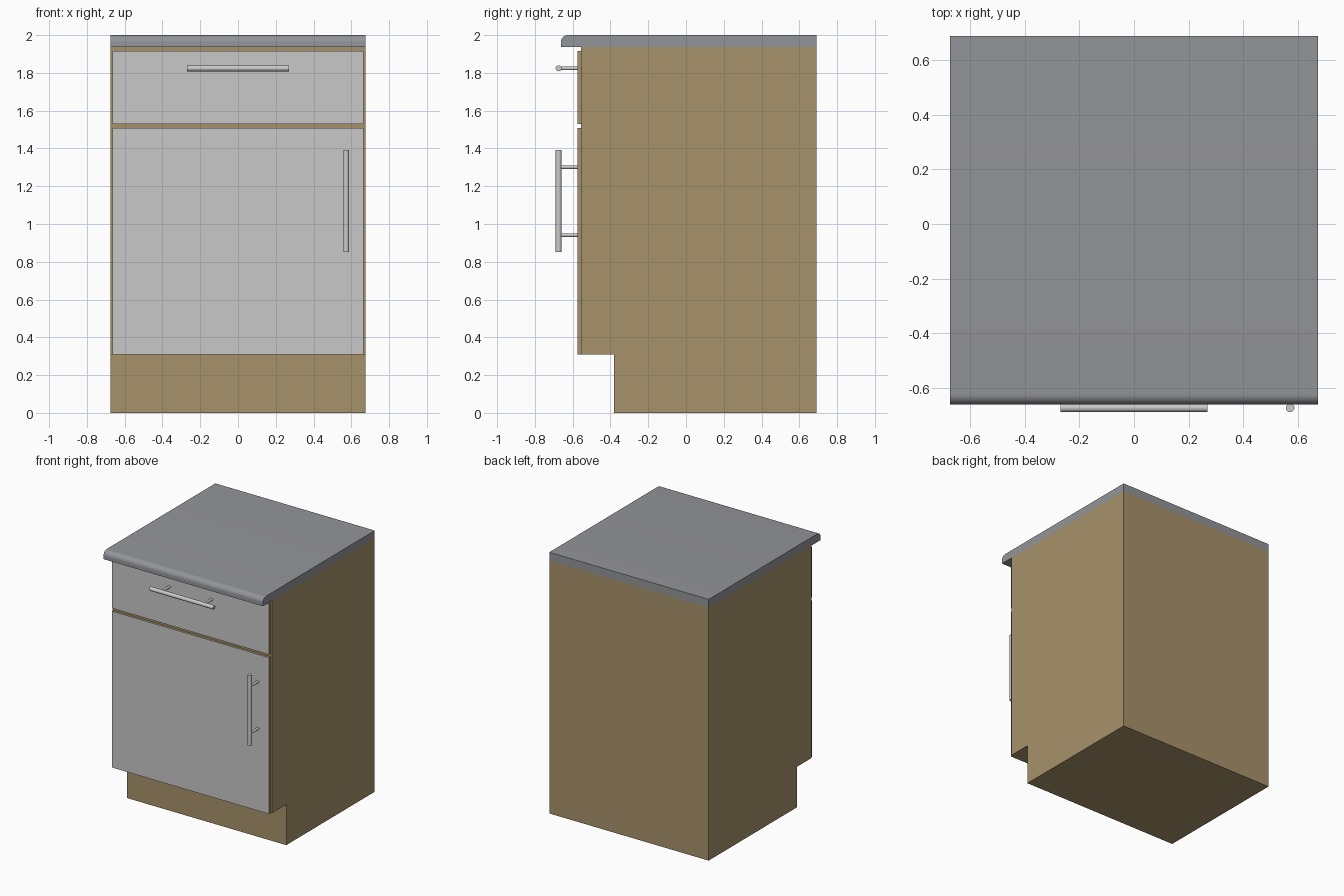
import bpy, bmesh, math
from mathutils import Vector

if "Cube" in bpy.data.objects:
    bpy.data.objects.remove(bpy.data.objects["Cube"])


def material(name, rgb):
    m = bpy.data.materials.new(name)
    m.diffuse_color = (*rgb, 1)
    m.use_nodes = True
    m.node_tree.nodes["Principled BSDF"].inputs["Base Color"].default_value = m.diffuse_color
    return m


WOOD = material("tan wood", (0.387, 0.288, 0.147))
STONE = material("grey worktop", (0.295, 0.30, 0.32))
PAINT = material("light grey front", (0.58, 0.58, 0.58))
METAL = material("handle metal", (0.60, 0.60, 0.585))


def finish(name, bm, mats):
    bmesh.ops.recalc_face_normals(bm, faces=bm.faces[:])
    mesh = bpy.data.meshes.new(name)
    bm.to_mesh(mesh)
    bm.free()
    ob = bpy.data.objects.new(name, mesh)
    bpy.context.collection.objects.link(ob)
    for m in mats:
        mesh.materials.append(m)
    return ob


def smooth(ob):
    bpy.ops.object.select_all(action='DESELECT')
    ob.select_set(True)
    bpy.context.view_layer.objects.active = ob
    bpy.ops.object.shade_smooth_by_angle(angle=math.radians(35))


def extrude_x(name, profile, half, mat):
    """Closed (y, z) profile swept from -half to +half along x."""
    bm = bmesh.new()
    face = bm.faces.new([bm.verts.new((-half, y, z)) for y, z in profile])
    ext = bmesh.ops.extrude_face_region(bm, geom=[face])["geom"]
    bmesh.ops.translate(bm, vec=(2 * half, 0, 0),
                        verts=[v for v in ext if isinstance(v, bmesh.types.BMVert)])
    return finish(name, bm, [mat])


def front_panel(name, z0, z1):
    """Thin wood board whose front face is painted."""
    y0, y1 = -0.574, -0.555
    bm = bmesh.new()
    bmesh.ops.create_cube(bm, size=1)
    for v in bm.verts:
        v.co = (v.co.x * 1.33, (y0 + y1) / 2 + v.co.y * (y1 - y0),
                (z0 + z1) / 2 + v.co.z * (z1 - z0))
    bm.normal_update()
    for f in bm.faces:
        f.material_index = 1 if f.normal.y < -0.9 else 0
    finish(name, bm, [WOOD, PAINT])


def rod(bm, a, b, r):
    a, b = Vector(a), Vector(b)
    verts = bmesh.ops.create_cone(bm, cap_ends=True, segments=24, radius1=r,
                                  radius2=r, depth=(b - a).length)["verts"]
    rot = (b - a).to_track_quat('Z', 'Y').to_matrix()
    for v in verts:
        v.co = rot @ v.co + (a + b) / 2


def handle(name, centre, axis):
    """Round bar held by two thin posts."""
    c, d = Vector(centre), Vector(axis)
    bm = bmesh.new()
    rod(bm, c - d * 0.27, c + d * 0.27, 0.0155)
    for s in (-1, 1):
        p = c + d * 0.18 * s
        rod(bm, p, (p.x, -0.572, p.z), 0.0095)
    smooth(finish(name, bm, [METAL]))


# Carcass with toe-kick recess
extrude_x("cabinet_body", [(-0.38, 0), (0.69, 0), (0.69, 1.937), (-0.555, 1.937),
                           (-0.555, 0.31), (-0.38, 0.31)], 0.675, WOOD)

# Worktop with rounded upper front edge
R = 0.038
nose = [(-0.663 + R - R * math.cos(t), 2 - R + R * math.sin(t))
        for t in (math.pi / 2 * i / 10 for i in range(11))]
smooth(extrude_x("worktop", [(0.69, 1.937), (-0.663, 1.937)] + nose + [(0.69, 2)],
                 0.675, STONE))

# Drawer and door fronts
front_panel("drawer_front", 1.53, 1.915)
front_panel("door", 0.31, 1.507)

# Handles
handle("drawer_handle", (0, -0.6745, 1.824), (1, 0, 0))
handle("door_handle", (0.573, -0.6745, 1.121), (0, 0, 1))
